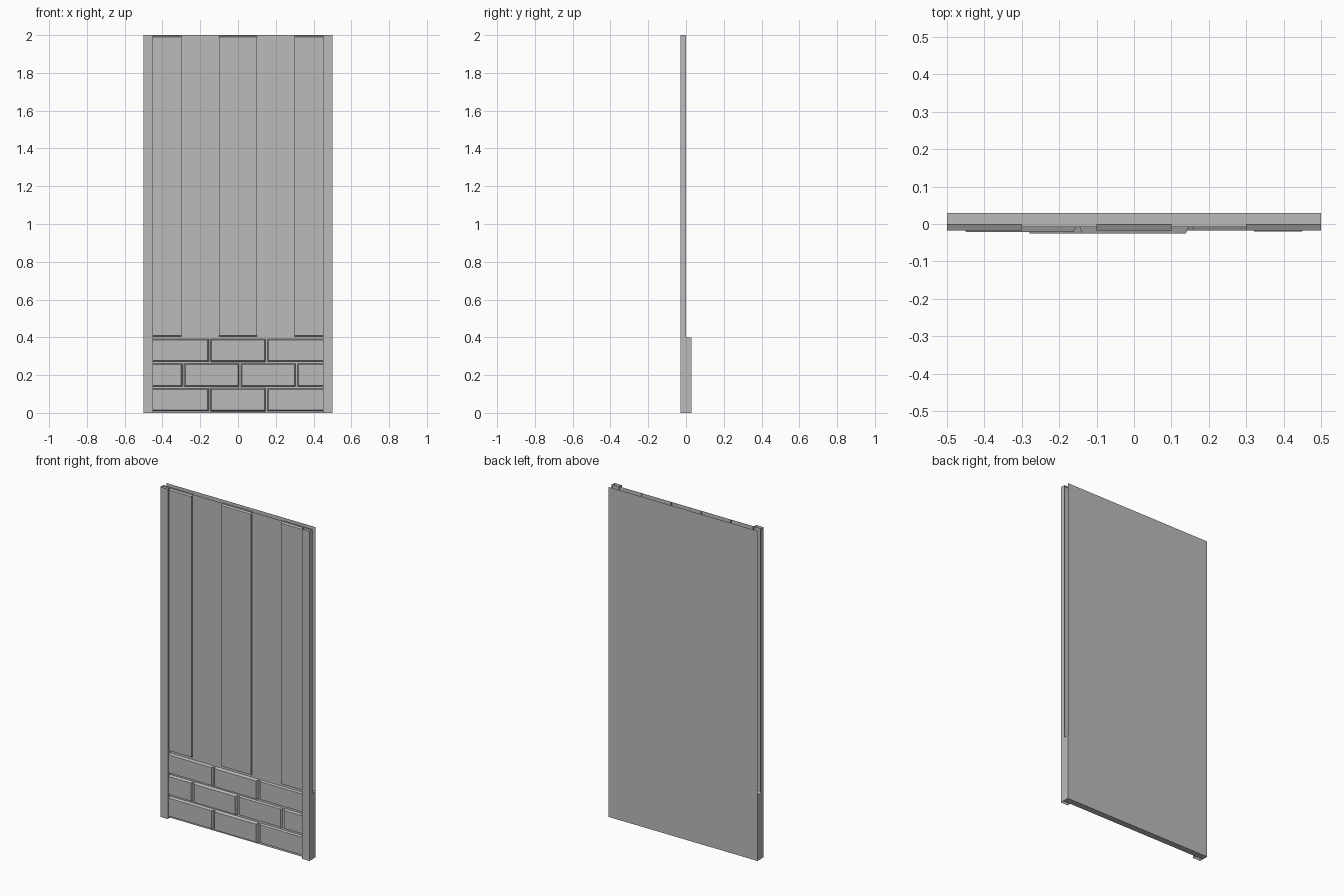
import bpy
import bmesh

cube = bpy.data.objects.get("Cube")
if cube:
    bpy.data.objects.remove(cube, do_unlink=True)

grey = bpy.data.materials.new("plain_grey")
grey.use_nodes = True
grey.diffuse_color = (0.5, 0.5, 0.5, 1)
grey.node_tree.nodes["Principled BSDF"].inputs["Base Color"].default_value = (0.5, 0.5, 0.5, 1)

HALF = 0.5       # half width of the panel
BACK = 0.03      # back surface, mirrored by the post fronts
RECESS = -0.008  # recessed wall and mortar surface
TOP = 2.0
BASE = 0.4       # height of the brick base


def finish(name, bm):
    bmesh.ops.recalc_face_normals(bm, faces=bm.faces)
    mesh = bpy.data.meshes.new(name)
    bm.to_mesh(mesh)
    bm.free()
    mesh.materials.append(grey)
    obj = bpy.data.objects.new(name, mesh)
    bpy.context.collection.objects.link(obj)
    return obj


def sweep(name, profile, place, lo, hi, caps=False):
    """Sweep an open profile between two positions along an axis."""
    bm = bmesh.new()
    a, b = [[bm.verts.new(place(p, q, t)) for p, q in profile] for t in (lo, hi)]
    for i in range(len(profile) - 1):
        bm.faces.new((a[i], a[i + 1], b[i + 1], b[i]))
    if caps:
        bm.faces.new(a)
        bm.faces.new(b)
    return finish(name, bm)


def along_x(y, z, t):
    return (t, y, z)


def along_z(x, y, t):
    return (x, y, t)


def block(name, x0, x1, y0, y1, z0, z1, chamfer=0.0):
    """Box whose front face is pulled in by the chamfer."""
    bm = bmesh.new()
    bmesh.ops.create_cube(bm, size=1)
    for v in bm.verts:
        front = v.co.y < 0
        c = chamfer if front else 0
        v.co = (x0 + c if v.co.x < 0 else x1 - c,
                y0 if front else y1,
                z0 + c if v.co.z < 0 else z1 - c)
    return finish(name, bm)


# Thin back sheet and recessed front sheet of the upper wall
for label, y in (("back_sheet", BACK), ("recessed_sheet", RECESS)):
    sweep(label, [(y, BASE), (y, TOP)], along_x, -HALF, HALF)

# Raised vertical boards with sloped ends
board = [(0.0, BASE), (-0.018, BASE + 0.01), (-0.018, TOP - 0.01), (0.0, TOP)]
for label, x in (("right_board", -0.4), ("middle_board", 0), ("left_board", 0.4)):
    sweep(label, board, along_x, x - 0.1, x + 0.1, caps=True)

# Open channel posts down both edges
for label, s in (("right_post", -1), ("left_post", 1)):
    channel = [(s * HALF, 0), (s * HALF, -BACK), (s * 0.45, -BACK), (s * 0.45, 0)]
    sweep(label, channel, along_z, 0, TOP)

# Brick base: mortar slab and three staggered courses
block("mortar_slab", -HALF, HALF, RECESS, BACK, 0, BASE)
edge = 0.46
straight = [-edge, -0.15, 0.15, edge]
staggered = [-edge, -0.29, 0.01, 0.31, edge]
depths = (0.022, 0.025, 0.018, 0.02)
gap = 0.003
for row, joints in enumerate((straight, staggered, straight)):
    z0 = 0.004 + row * 0.131
    for i in range(len(joints) - 1):
        block(f"brick_{row + 1}_{i + 1}", joints[i] + gap, joints[i + 1] - gap,
              -depths[i], RECESS + 0.004, z0 + gap, z0 + 0.131 - gap, chamfer=0.008)
